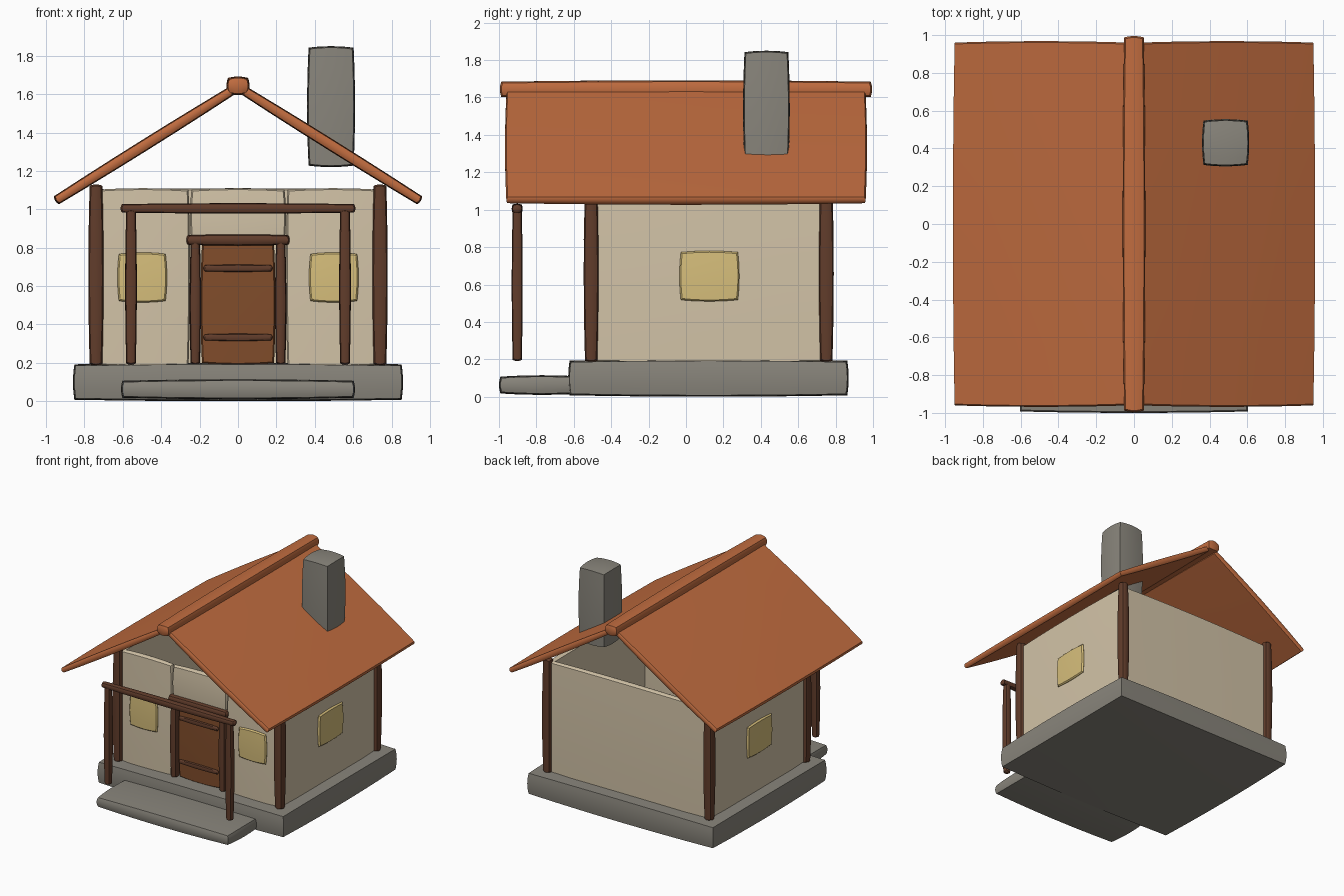
import bpy
import bmesh
import math

cube = bpy.data.objects.get("Cube")
if cube:
    bpy.data.objects.remove(cube, do_unlink=True)


def material(name, r, g, b):
    mat = bpy.data.materials.new(name)
    mat.use_nodes = True
    mat.diffuse_color = (r, g, b, 1)
    bsdf = next(n for n in mat.node_tree.nodes if n.type == 'BSDF_PRINCIPLED')
    bsdf.inputs["Base Color"].default_value = (r, g, b, 1)
    bsdf.inputs["Roughness"].default_value = 0.9
    return mat


PLASTER = material("plaster", 0.65, 0.55, 0.39)
TILE = material("roof_tile", 0.53, 0.15, 0.05)
STONE = material("stone", 0.25, 0.235, 0.20)
WOOD = material("dark_wood", 0.12, 0.046, 0.024)
DOOR = material("door_wood", 0.22, 0.074, 0.024)
GLASS = material("window_glow", 0.68, 0.52, 0.20)


def pillow_box(name, mat, xs, ys, zs, tilt=0):
    """Box filling the given ranges, with gently swollen faces."""
    ranges = (xs, ys, zs)
    half = [(hi - lo) / 2 for lo, hi in ranges]
    bulge = [min(0.015, 0.35 * h) for h in half]
    bm = bmesh.new()
    bmesh.ops.create_cube(bm, size=2)
    bmesh.ops.subdivide_edges(bm, edges=bm.edges[:], cuts=5, use_grid_fill=True)
    for v in bm.verts:
        p = v.co.copy()
        for i in range(3):
            a, b = p[(i + 1) % 3], p[(i + 2) % 3]
            swell = bulge[i] * (1 - (a * a + b * b) / 2)
            v.co[i] = p[i] * (half[i] - bulge[i] + swell)
    mesh = bpy.data.meshes.new(name)
    bm.to_mesh(mesh)
    bm.free()
    mesh.materials.append(mat)
    obj = bpy.data.objects.new(name, mesh)
    obj.location = [(lo + hi) / 2 for lo, hi in ranges]
    obj.rotation_euler.y = tilt
    bpy.context.collection.objects.link(obj)
    bpy.ops.object.select_all(action='DESELECT')
    obj.select_set(True)
    bpy.context.view_layer.objects.active = obj
    bpy.ops.object.shade_smooth_by_angle(angle=math.radians(30))
    return obj


def pair(name, mat, xs, ys, zs, tilt=0):
    """A box on the +x side and its mirror on the -x side."""
    pillow_box("left_" + name, mat, xs, ys, zs, tilt)
    pillow_box("right_" + name, mat, (-xs[1], -xs[0]), ys, zs, -tilt)


# Stone base and step
pillow_box("foundation", STONE, (-0.86, 0.86), (-0.63, 0.87), (0, 0.2))
pillow_box("front_step", STONE, (-0.61, 0.61), (-1.0, -0.54), (0.01, 0.115))

# Walls, open at the top and gables
WALL_Z = (0.18, 1.11)
pair("side_wall", PLASTER, (0.69, 0.755), (-0.5, 0.75), WALL_Z)
pillow_box("back_wall", PLASTER, (-0.74, 0.74), (0.7, 0.765), WALL_Z)
pair("front_wall", PLASTER, (0.25, 0.74), (-0.515, -0.45), WALL_Z)
pillow_box("wall_over_door", PLASTER, (-0.25, 0.25), (-0.515, -0.45), (0.82, 1.11))

# Corner posts
pair("front_corner_post", WOOD, (0.7, 0.78), (-0.547, -0.467), (0.185, 1.13))
pair("back_corner_post", WOOD, (0.7, 0.78), (0.71, 0.79), (0.185, 1.13))

# Door with its frame and straps
pillow_box("door", DOOR, (-0.195, 0.195), (-0.51, -0.47), (0.19, 0.83))
for z in (0.333, 0.693):
    pillow_box("door_strap", WOOD, (-0.18, 0.18), (-0.527, -0.5), (z - 0.019, z + 0.019))
pair("door_jamb", WOOD, (0.193, 0.252), (-0.545, -0.46), (0.19, 0.83))
pillow_box("door_lintel", WOOD, (-0.27, 0.27), (-0.547, -0.46), (0.81, 0.87))

# Windows
pair("front_window", GLASS, (0.37, 0.628), (-0.535, -0.505), (0.515, 0.775))
pair("side_window", GLASS, (0.745, 0.775), (-0.035, 0.285), (0.51, 0.78))

# Porch
pair("porch_post", WOOD, (0.527, 0.588), (-0.932, -0.873), (0.19, 1.0))
pillow_box("porch_beam", WOOD, (-0.612, 0.612), (-0.932, -0.873), (0.978, 1.032))

# Roof
pair("roof_panel", TILE, (-0.055, 1.035), (-0.968, 0.968), (1.302, 1.362), math.radians(32))
pillow_box("roof_ridge", TILE, (-0.06, 0.06), (-0.995, 0.995), (1.595, 1.692))
pillow_box("chimney", STONE, (0.36, 0.61), (0.305, 0.555), (1.22, 1.85))
